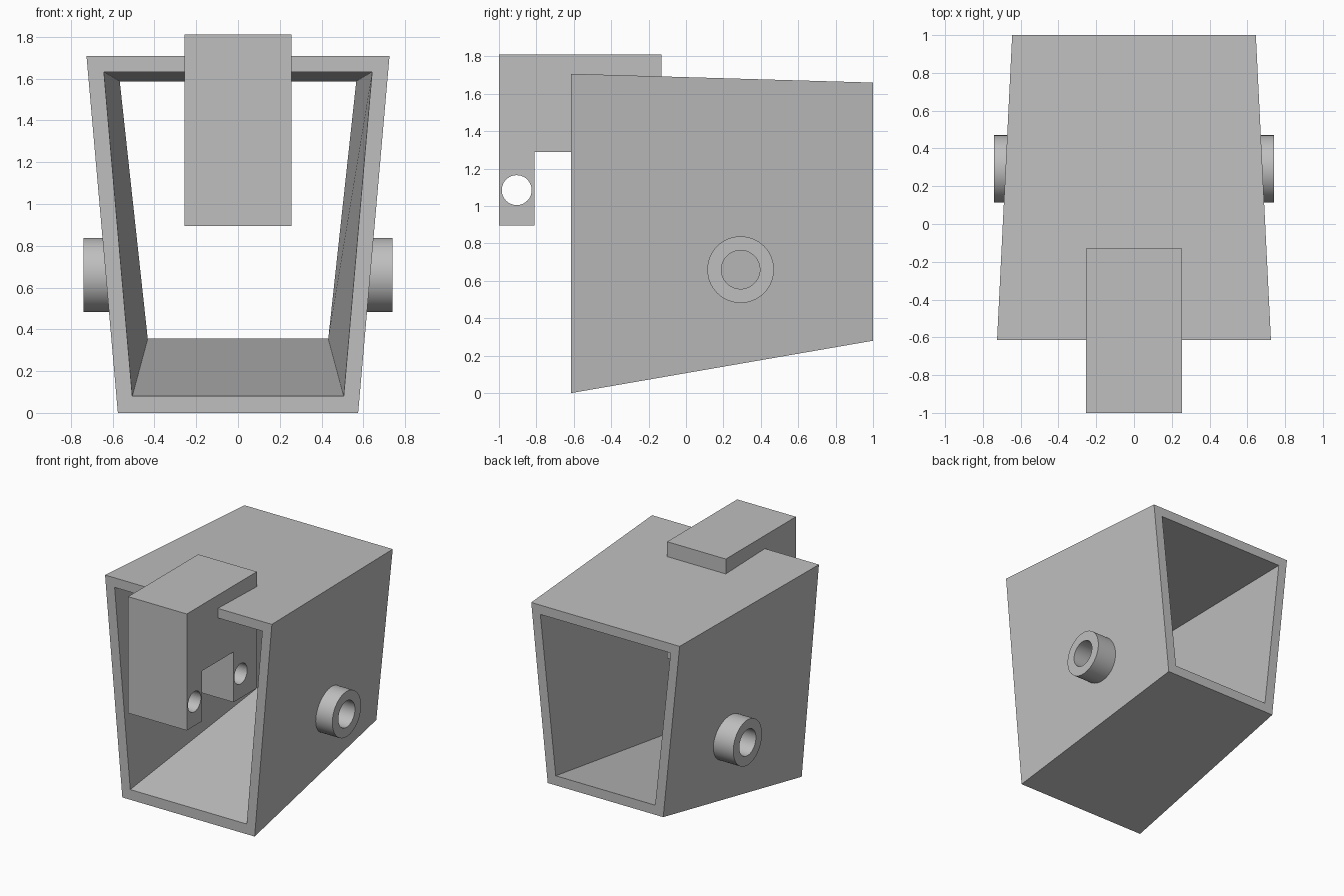
import bpy, bmesh, math

if "Cube" in bpy.data.objects:
    bpy.data.objects.remove(bpy.data.objects["Cube"])

grey = bpy.data.materials.new("plain grey")
grey.diffuse_color = (0.52, 0.52, 0.52, 1)
grey.use_nodes = True
grey.node_tree.nodes["Principled BSDF"].inputs["Base Color"].default_value = grey.diffuse_color


def finish(name, bm, smooth=False):
    bmesh.ops.recalc_face_normals(bm, faces=bm.faces)
    mesh = bpy.data.meshes.new(name)
    bm.to_mesh(mesh)
    bm.free()
    mesh.materials.append(grey)
    obj = bpy.data.objects.new(name, mesh)
    bpy.context.collection.objects.link(obj)
    if smooth:
        bpy.context.view_layer.objects.active = obj
        obj.select_set(True)
        bpy.ops.object.shade_smooth_by_angle(angle=math.radians(30))
        obj.select_set(False)
    return obj


def bridge(bm, a, b):
    """Join two closed rings with quads."""
    n = len(a)
    for i in range(n):
        j = (i + 1) % n
        bm.faces.new((a[i], a[j], b[j], b[i]))


# Tapered sleeve, open at front and back: y, z low, z high, half widths low/high
def frame(bm, y, z0, z1, w0, w1):
    return [bm.verts.new(p) for p in
            ((-w0, y, z0), (w0, y, z0), (w1, y, z1), (-w1, y, z1))]


bm = bmesh.new()
rings = [frame(bm, -0.615, 0.0, 1.707, 0.575, 0.725),
         frame(bm, 1.0, 0.28, 1.66, 0.502, 0.645),
         frame(bm, 1.0, 0.355, 1.587, 0.432, 0.566),
         frame(bm, -0.615, 0.08, 1.632, 0.506, 0.642)]
for i in range(4):
    bridge(bm, rings[i], rings[(i + 1) % 4])
finish("tapered_sleeve", bm)

# Hanging bracket: upside-down U profile extruded across x
profile = [(-1, 1.81), (-1, 0.895), (-0.81, 0.895), (-0.81, 1.29),
           (-0.42, 1.29), (-0.42, 0.895), (-0.13, 0.895), (-0.13, 1.81)]
bm = bmesh.new()
sides = [[bm.verts.new((x, y, z)) for y, z in profile] for x in (-0.255, 0.255)]
bridge(bm, *sides)
for s in sides:
    bm.faces.new(s)
bracket = finish("hanging_bracket", bm)

# Pin holes through both bracket legs
for i, y in enumerate((-0.905, -0.33)):
    bpy.ops.mesh.primitive_cylinder_add(vertices=48, radius=0.08, depth=1,
                                        location=(0, y, 1.085),
                                        rotation=(0, math.pi / 2, 0))
    cutter = bpy.context.object
    cutter.name = f"pin_hole_cutter_{i + 1}"
    cutter.hide_render = True
    cutter.hide_viewport = True
    cut = bracket.modifiers.new("pin hole", "BOOLEAN")
    cut.operation = "DIFFERENCE"
    cut.solver = "EXACT"
    cut.object = cutter
bpy.ops.object.select_all(action="DESELECT")
bpy.context.view_layer.objects.active = bracket
bracket.select_set(True)
bpy.ops.object.shade_smooth_by_angle(angle=math.radians(30))
bracket.select_set(False)

# Hollow round bosses on both side walls
for side, label in ((-1, "left"), (1, "right")):
    bm = bmesh.new()
    rings = []
    for x, r in ((0.56, 0.178), (0.74, 0.178), (0.74, 0.103), (0.56, 0.103)):
        ring = []
        for k in range(64):
            a = 2 * math.pi * k / 64
            ring.append(bm.verts.new((side * x, 0.292 + r * math.cos(a),
                                      0.66 + r * math.sin(a))))
        rings.append(ring)
    for i in range(4):
        bridge(bm, rings[i], rings[(i + 1) % 4])
    finish(f"{label}_boss", bm, smooth=True)
